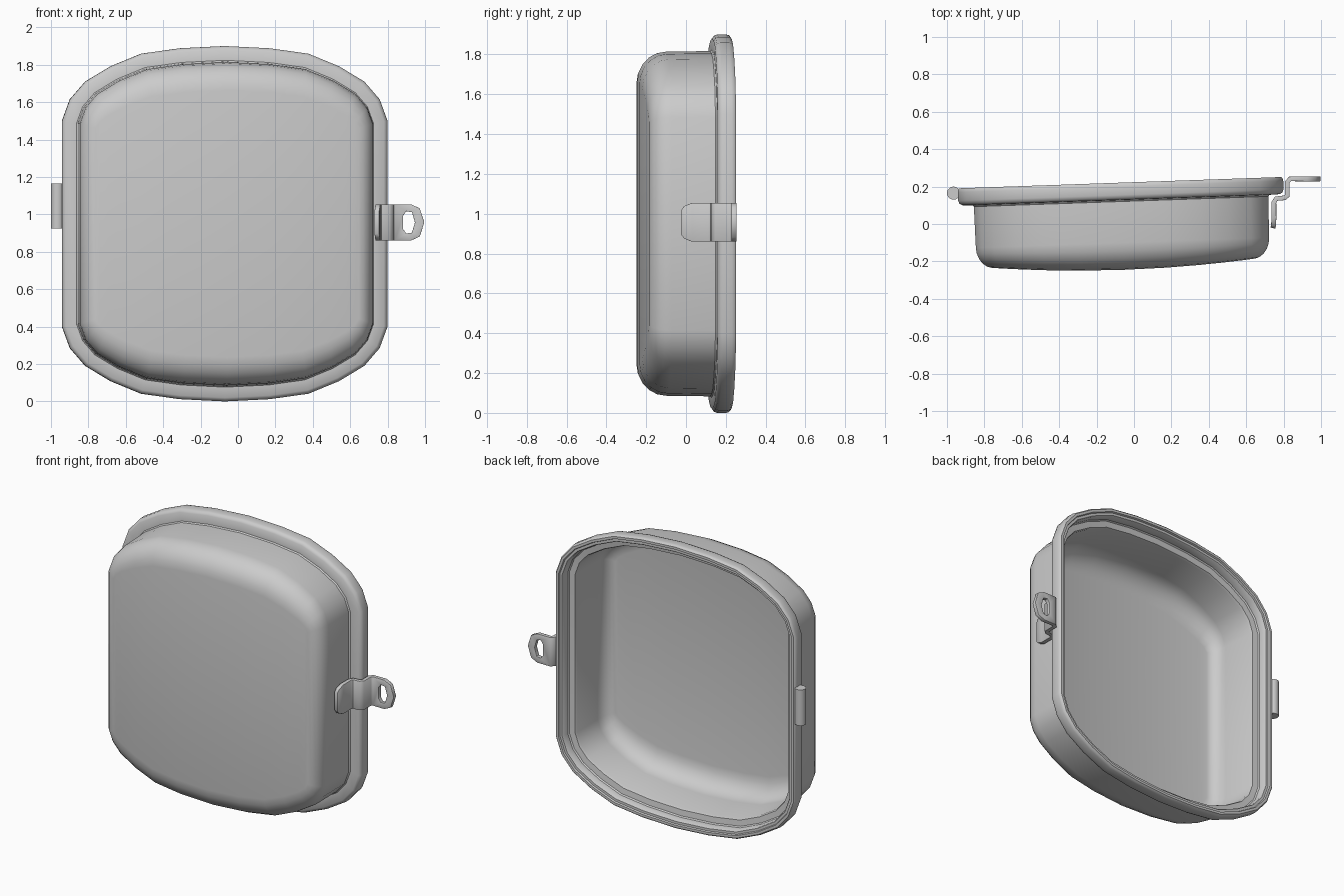
import bpy, bmesh
from math import sin, cos, pi
from mathutils import Vector

if "Cube" in bpy.data.objects:
    bpy.data.objects.remove(bpy.data.objects["Cube"])

CX, CZ, TILT = -0.065, 0.95, 0.035


def finish(name, bm, angle=0.65):
    bmesh.ops.recalc_face_normals(bm, faces=bm.faces)
    me = bpy.data.meshes.new(name)
    bm.to_mesh(me)
    bm.free()
    ob = bpy.data.objects.new(name, me)
    bpy.context.collection.objects.link(ob)
    bpy.ops.object.select_all(action='DESELECT')
    ob.select_set(True)
    bpy.context.view_layer.objects.active = ob
    bpy.ops.object.shade_smooth_by_angle(angle=angle)
    return ob


# Rounded-square outline, one quarter mirrored to all four
quarter = [(.87, .55), (.828, .665), (.746, .76), (.61, .842), (.447, .909), (.24, .938), (0, .95)]
top = quarter + [(-x, z) for x, z in quarter[-2::-1]]
outline = [Vector(p) for p in top + [(x, -z) for x, z in top[::-1]]]
N = len(outline)
miters = []
for i, p in enumerate(outline):
    a = (p - outline[i - 1]).normalized()
    b = (outline[(i + 1) % N] - p).normalized()
    n1, n2 = Vector((a.y, -a.x)), Vector((b.y, -b.x))
    miters.append((n1 + n2) / (1 + n1.dot(n2)))


def ring(bm, dx, dz, y, dome=0.0):
    verts = []
    for p, n in zip(outline, miters):
        u, w = p.x - n.x * dx, p.y - n.y * dz
        v = y + dome * (u / .71) ** 2
        verts.append(bm.verts.new((CX + u - TILT * v, v + TILT * u, CZ + w)))
    return verts


# Cover shell: section from inner floor, round the rim, to the outer front
def fillet(start, y0, depth, rx, rz):
    out = []
    for k in range(6):
        t = k * pi / 10
        out.append((start + rx * (1 - cos(t)), start + rz * (1 - cos(t)),
                    y0 - depth * sin(t), .036 * sin(t)))
    return out


inner = fillet(.108, -.09, .132, .065, .14)[::-1]
rim = [(.104, .13), (.098, .145), (.060, .150), (.053, .158), (.050, .205), (.046, .210), (.030, .210),
       (.026, .221), (.010, .221), (.003, .214), (0, .2), (0, .155), (.006, .140),
       (.020, .130), (.076, .128), (.083, .120)]
outer = fillet(.086, -.10, .145, .08, .15)
section = inner + [(d, d, y, 0) for d, y in rim] + outer
bm = bmesh.new()
rings = [ring(bm, *s) for s in section]
for r0, r1 in zip(rings, rings[1:]):
    for i in range(N):
        j = (i + 1) % N
        bm.faces.new((r0[i], r0[j], r1[j], r1[i]))
for r in (rings[0], rings[-1]):
    for i in range(N // 2 - 1):
        bm.faces.new((r[i], r[i + 1], r[N - 2 - i], r[N - 1 - i]))
finish("cover_shell", bm)

# Hinge barrel
bm = bmesh.new()
bmesh.ops.create_cone(bm, cap_ends=True, segments=20, radius1=.035, radius2=.035, depth=.24)
bmesh.ops.translate(bm, verts=bm.verts, vec=(-.965, .165, 1.045))
finish("hinge_barrel", bm)

# Clasp: bent strap (x, y, half width) ending in a plate with an oval hole
path = [(.742, -.022, .06), (.746, -.008, .082), (.748, .03, .097), (.748, .115, .097), (.760, .135, .097),
        (.805, .140, .097), (.820, .152, .097), (.820, .225, .097), (.835, .241, .097)]
plate = [(.835, .097), (.925, .097), (.972, .075), (.996, 0), (.972, -.075), (.925, -.097), (.835, -.097)]
hole = [(.882, .035), (.900, .06), (.930, .055), (.946, 0), (.930, -.055), (.900, -.06), (.882, -.035)]
bm = bmesh.new()
cols = [[bm.verts.new((x, y, .957 + s * w)) for s in (1, -1)] for x, y, w in path]
for a, b in zip(cols, cols[1:]):
    bm.faces.new((a[0], a[1], b[1], b[0]))
po = [bm.verts.new((x, .241, .957 + z)) for x, z in plate]
ph = [bm.verts.new((x, .241, .957 + z)) for x, z in hole]
for i in range(7):
    j = (i + 1) % 7
    bm.faces.new((po[i], po[j], ph[j], ph[i]))
bmesh.ops.remove_doubles(bm, verts=bm.verts, dist=.0005)
clasp = finish("clasp", bm)
m = clasp.modifiers.new("thickness", 'SOLIDIFY')
m.thickness, m.offset = .026, 0
m = clasp.modifiers.new("soft_edges", 'BEVEL')
m.width, m.segments, m.limit_method, m.angle_limit = .005, 2, 'ANGLE', 1.0
